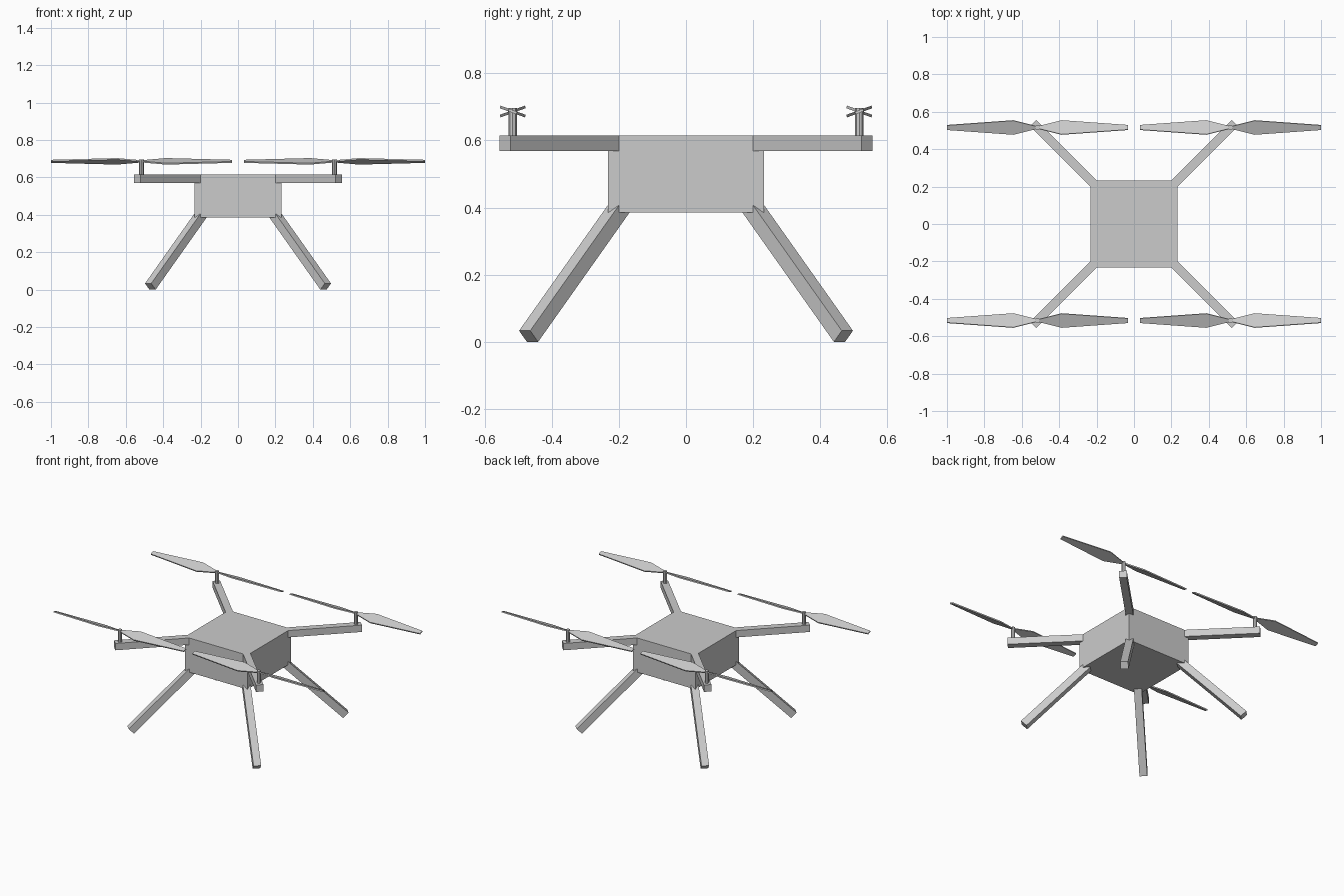
import bpy, bmesh
from math import radians, sqrt
from mathutils import Matrix, Vector

if "Cube" in bpy.data.objects:
    bpy.data.objects.remove(bpy.data.objects["Cube"])

HUB = 0.516      # rotor offset along x and y
PITCH = radians(20)


def finish(name, bm, mirror=True):
    bmesh.ops.recalc_face_normals(bm, faces=bm.faces)
    mesh = bpy.data.meshes.new(name)
    bm.to_mesh(mesh)
    bm.free()
    ob = bpy.data.objects.new(name, mesh)
    bpy.context.collection.objects.link(ob)
    if mirror:  # one quadrant becomes four
        mod = ob.modifiers.new("four_corners", 'MIRROR')
        mod.use_axis = (True, True, False)
        mod.use_mirror_merge = False
    return ob


def beam(name, start, end, width):
    """Square beam in the vertical diagonal plane; points are (diagonal distance, z)."""
    s, e = (Vector((d / sqrt(2), d / sqrt(2), z)) for d, z in (start, end))
    axis = (e - s).normalized()
    side = Vector((-1, 1, 0)).normalized()
    up = axis.cross(side)
    m = Matrix((axis * (e - s).length, side * width, up * width)).transposed().to_4x4()
    m.translation = (s + e) / 2
    bm = bmesh.new()
    bmesh.ops.create_cube(bm, size=1, matrix=m)
    return finish(name, bm)


# Central body
bm = bmesh.new()
bmesh.ops.create_cube(bm, size=1, matrix=Matrix.Translation((0, 0, 0.5))
                      @ Matrix.Diagonal((0.465, 0.465, 0.23, 1)))
finish("body", bm, mirror=False)

# Arms and splayed legs
beam("rotor_arms", (0.30, 0.592), (0.762, 0.592), 0.046)
beam("landing_legs", (0.273, 0.4065), (0.663, 0.0165), 0.047)

# Motor shafts
bm = bmesh.new()
bmesh.ops.create_cone(bm, cap_ends=True, segments=8, radius1=0.0125, radius2=0.0125,
                      depth=0.09, matrix=Matrix.Translation((HUB, HUB, 0.651)))
finish("motor_shafts", bm)

# Propeller blades, each pair pitched in opposite directions
half = [(0.0, 0.006), (0.13, 0.040), (0.484, 0.013)]
outline = half + [(x, -y) for x, y in reversed(half)]
thick = 0.008
bm = bmesh.new()
for turn in (0, radians(180)):
    face = bm.faces.new([bm.verts.new((x, y, -thick / 2)) for x, y in outline])
    ext = bmesh.ops.extrude_face_region(bm, geom=[face])
    top = [v for v in ext["geom"] if isinstance(v, bmesh.types.BMVert)]
    bmesh.ops.translate(bm, verts=top, vec=(0, 0, thick))
    bmesh.ops.transform(bm, verts=list(face.verts) + top,
                        matrix=Matrix.Translation((HUB, HUB, 0.686))
                        @ Matrix.Rotation(turn, 4, 'Z') @ Matrix.Rotation(PITCH, 4, 'X'))
finish("propeller_blades", bm)
